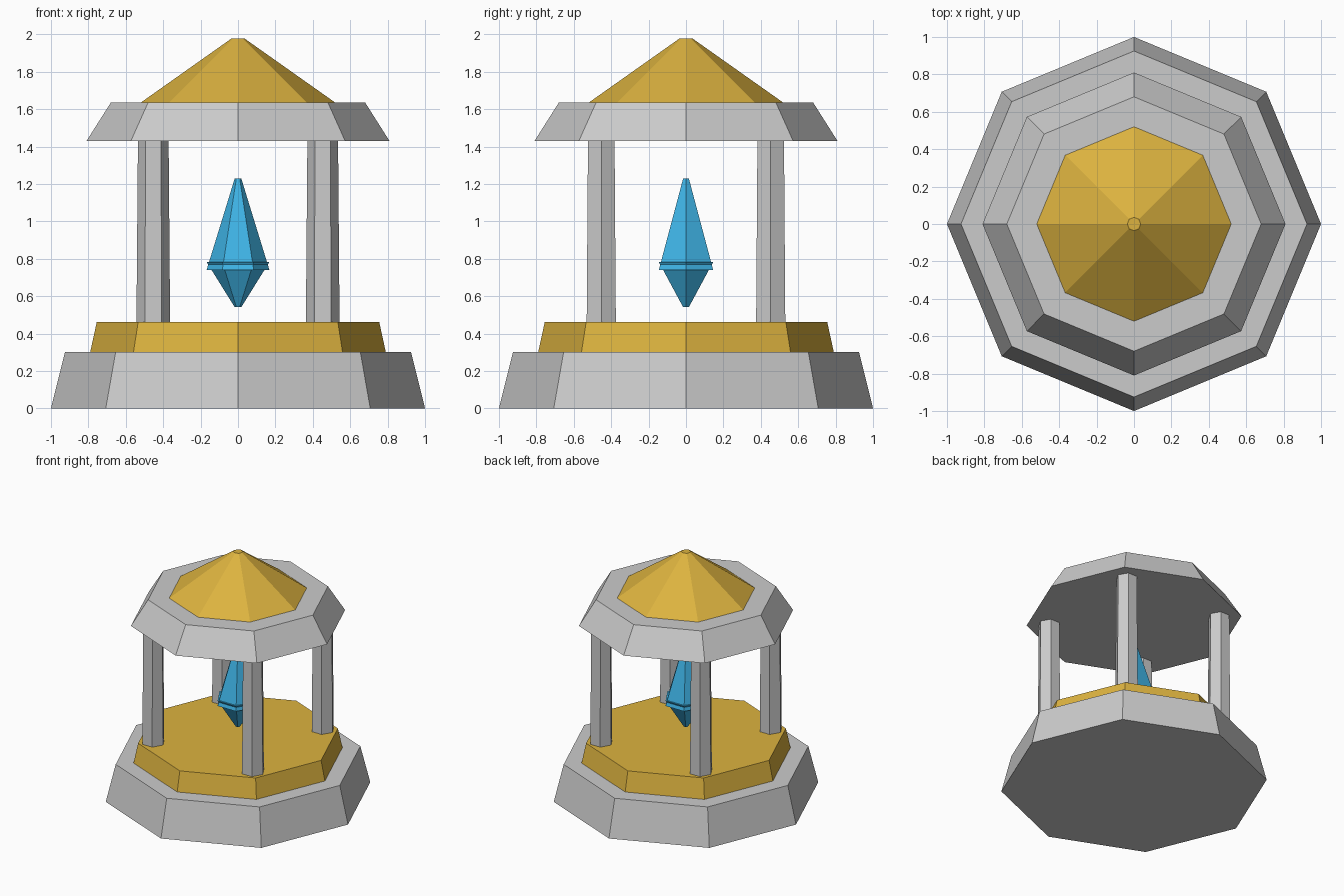
import bpy
import math

if "Cube" in bpy.data.objects:
    bpy.data.objects.remove(bpy.data.objects["Cube"])

def material(name, color):
    m = bpy.data.materials.new(name)
    m.diffuse_color = color
    m.use_nodes = True
    m.node_tree.nodes["Principled BSDF"].inputs["Base Color"].default_value = m.diffuse_color
    return m

gold = material("gold", (0.72, 0.45, 0.05, 1))
blue = material("blue", (0.05, 0.46, 0.80, 1))

def frustum(name, sides, r_low, r_high, z_low, z_high, xy=(0, 0), mat=None):
    """Flat-faced tapered prism with a corner pointing along +x."""
    bpy.ops.mesh.primitive_cone_add(
        vertices=sides, radius1=r_low, radius2=r_high, depth=z_high - z_low,
        location=(xy[0], xy[1], (z_low + z_high) / 2))
    obj = bpy.context.object
    obj.name = name
    if sides == 6:
        # hexagons start with a corner on y; turn it onto x
        obj.rotation_euler.z = math.pi / 2
    if mat:
        obj.data.materials.append(mat)
    return obj

# Stepped base
frustum("base", 8, 1.0, 0.925, 0.0, 0.302)
frustum("floor_step", 8, 0.79, 0.755, 0.302, 0.462, mat=gold)

# Four columns on the diagonals
for sx, side in ((-1, "left"), (1, "right")):
    for sy, end in ((-1, "front"), (1, "back")):
        frustum(f"{end}_{side}_column", 6, 0.09, 0.082, 0.462, 1.43,
                xy=(0.453 * sx, 0.453 * sy))

# Roof and its gold cap
frustum("roof", 8, 0.81, 0.68, 1.43, 1.635)
frustum("roof_cap", 8, 0.52, 0.036, 1.635, 1.977, mat=gold)

# Floating crystal: two overlapping hexagonal points
frustum("crystal_upper", 6, 0.168, 0.018, 0.74, 1.228, mat=blue)
frustum("crystal_lower", 6, 0.018, 0.168, 0.542, 0.783, mat=blue)
